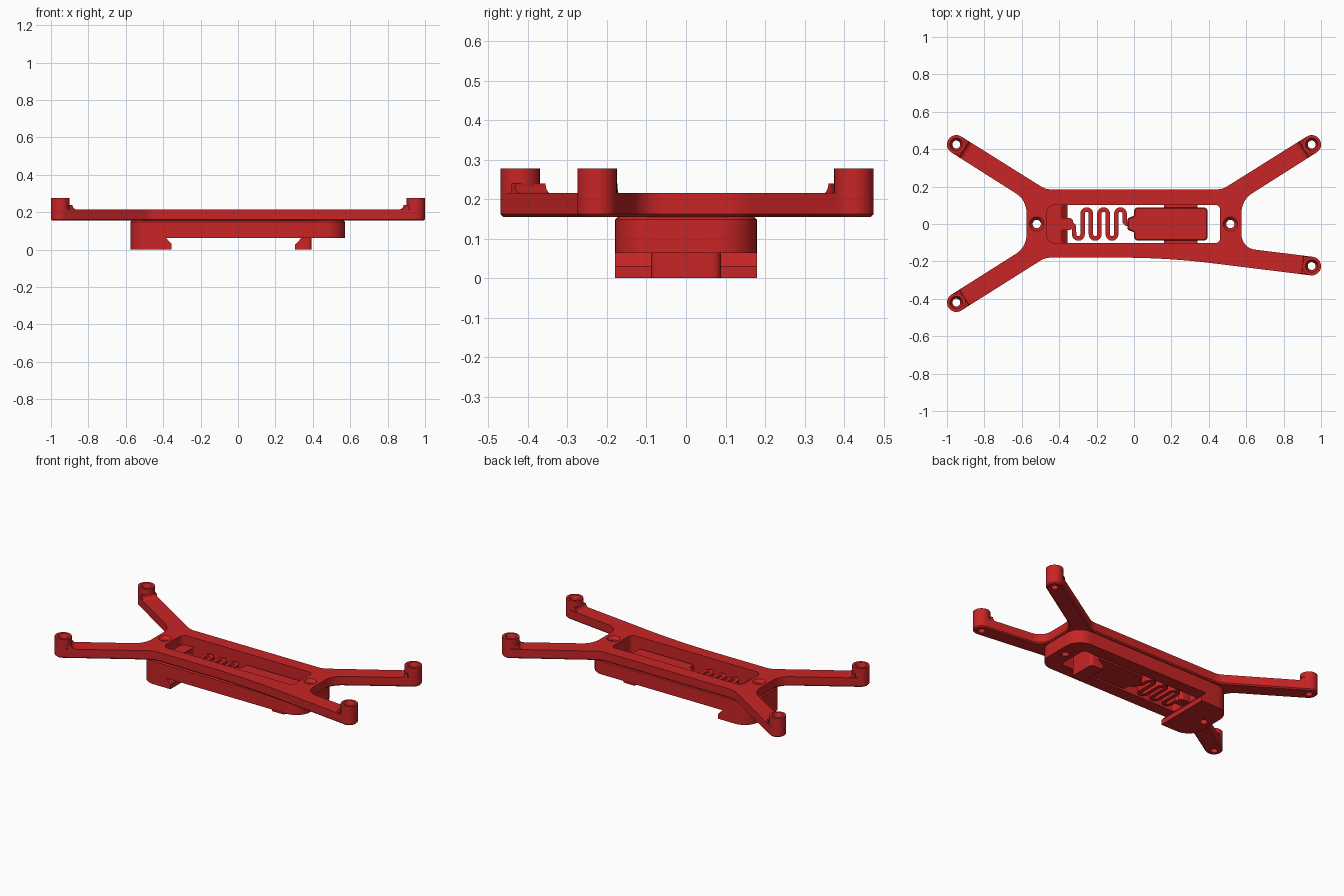
import bpy, bmesh, math
from mathutils import Vector, Matrix

if "Cube" in bpy.data.objects:
    bpy.data.objects.remove(bpy.data.objects["Cube"])

red = bpy.data.materials.new("red plastic")
red.diffuse_color = (0.58, 0.018, 0.019, 1)
red.use_nodes = True
red.node_tree.nodes["Principled BSDF"].inputs["Base Color"].default_value = red.diffuse_color


def finish(bm, name, matrix=None):
    bmesh.ops.recalc_face_normals(bm, faces=bm.faces)
    me = bpy.data.meshes.new(name)
    bm.to_mesh(me)
    bm.free()
    if matrix:
        me.transform(matrix)
    me.materials.append(red)
    ob = bpy.data.objects.new(name, me)
    bpy.context.collection.objects.link(ob)
    bpy.ops.object.select_all(action='DESELECT')
    ob.select_set(True)
    bpy.context.view_layer.objects.active = ob
    bpy.ops.object.shade_smooth_by_angle(angle=math.radians(30))
    return ob


def fillet(corners, n=8):
    """Round each (x, y, radius) corner of a closed polygon."""
    out = []
    for i, (x, y, r) in enumerate(corners):
        p = Vector((x, y))
        a = (Vector(corners[i - 1][:2]) - p).normalized()
        b = (Vector(corners[(i + 1) % len(corners)][:2]) - p).normalized()
        if r == 0:
            pts = [p]
        else:
            half = a.angle(b) / 2
            c = p + (a + b).normalized() * (r / math.sin(half))
            s = p + a * (r / math.tan(half)) - c
            e = p + b * (r / math.tan(half)) - c
            a0 = math.atan2(s.y, s.x)
            da = (math.atan2(e.y, e.x) - a0 + math.pi) % (2 * math.pi) - math.pi
            pts = [c + r * Vector((math.cos(a0 + da * k / n), math.sin(a0 + da * k / n)))
                   for k in range(n + 1)]
        for q in pts:
            if not out or (q - out[-1]).length > 1e-4:
                out.append(q)
    if (out[0] - out[-1]).length < 1e-4:
        out.pop()
    return out


def rect(x0, x1, y, r_left, r_right):
    return fillet([(x0, -y, r_left), (x1, -y, r_right), (x1, y, r_right), (x0, y, r_left)])


def circle(x, y, r, n=32):
    return [Vector((x + r * math.cos(t * 2 * math.pi / n), y + r * math.sin(t * 2 * math.pi / n)))
            for t in range(n)]


def inset(loop, d):
    out = []
    for i, p in enumerate(loop):
        a = (p - loop[i - 1]).normalized()
        b = (loop[(i + 1) % len(loop)] - p).normalized()
        na, nb = Vector((-a.y, a.x)), Vector((-b.y, b.x))
        m = (na + nb).normalized()
        out.append(p + m * d / max(m.dot(na), 0.4))
    return out


def prism(name, outer, z0, z1, holes=(), low=0, high=0, matrix=None, shift_top=None):
    """Solid with holes; low / high are chamfers of the outer rim."""
    bm = bmesh.new()
    caps = [[], []]
    for k, loop in enumerate([outer] + [h[::-1] for h in holes]):
        lo, hi = (low, high) if k == 0 else (0, 0)
        layers = [(z0, lo)] + ([(z0 + lo, 0)] if lo else [])
        layers += ([(z1 - hi, 0)] if hi else []) + [(z1, hi)]
        rings = [[bm.verts.new((p.x, p.y, z)) for p in (inset(loop, d) if d else loop)]
                 for z, d in layers]
        n = len(loop)
        for r0, r1 in zip(rings, rings[1:]):
            for i in range(n):
                bm.faces.new((r0[i], r0[(i + 1) % n], r1[(i + 1) % n], r1[i]))
        for cap, ring in zip(caps, (rings[0], rings[-1])):
            cap += [bm.edges.get((ring[i], ring[(i + 1) % n])) for i in range(n)]
    for cap in caps:
        bmesh.ops.triangle_fill(bm, edges=cap, use_beauty=True)
    if shift_top:
        limit, dx = shift_top
        for v in bm.verts:
            if v.co.z > z1 - 1e-5 and (v.co.x - limit) * dx < 0:
                v.co.x += dx
    return finish(bm, name, matrix)


def lathe(name, profile, x, y, n=32):
    """Closed (radius, z) profile turned about a vertical axis."""
    bm = bmesh.new()
    rings = [[bm.verts.new((p.x, p.y, z)) for p in circle(x, y, r, n)] for r, z in profile]
    for k in range(len(rings)):
        a, b = rings[k - 1], rings[k]
        for i in range(n):
            bm.faces.new((a[i], a[(i + 1) % n], b[(i + 1) % n], b[i]))
    return finish(bm, name)


# Four arm ends: centre and outward direction
arms = {"front_right": (0.95, -0.225, 0.992, -0.123), "back_right": (0.95, 0.425, 0.845, 0.535),
        "back_left": (-0.95, 0.425, -0.845, 0.535), "front_left": (-0.95, -0.42, -0.845, -0.535)}


def arm_end(key):
    x, y, dx, dy = arms[key]
    r = 0.05
    return [(x + r * (dx + dy), y + r * (dy - dx), r), (x + r * (dx - dy), y + r * (dy + dx), r)]


# Top frame: long body with four splayed arms, window and screw holes
outline = [(-0.475, -0.18, 0.1), (0.18, -0.18, 4.0), *arm_end("front_right"),
           (0.575, -0.128, 0.08), (0.575, 0.128, 0.12), *arm_end("back_right"),
           (0.472, 0.185, 0.1), (-0.472, 0.185, 0.1), *arm_end("back_left"),
           (-0.575, 0.128, 0.12), (-0.575, -0.124, 0.12), *arm_end("front_left")]
frame_holes = [rect(-0.465, 0.46, 0.102, 0.04, 0.025)]
frame_holes += [circle(x, y, 0.021) for x, y, _, _ in arms.values()]
frame_holes += [circle(x, 0, 0.038) for x in (-0.52, 0.515)]
prism("top_frame", fillet(outline), 0.155, 0.215, frame_holes, low=0.007)

# Countersunk screw seats
for side, x in (("left", -0.52), ("right", 0.515)):
    lathe("screw_seat_" + side, [(0.022, 0.155), (0.038, 0.155), (0.038, 0.215), (0.022, 0.195)], x, 0)

# Standoffs with a small fillet web toward the arm
web = [Vector((0.03, 0)), Vector((0.072, 0))]
web += [Vector((0.072 - 0.024 * math.sin(t * math.pi / 12), 0.024 - 0.024 * math.cos(t * math.pi / 12)))
        for t in range(1, 7)] + [Vector((0.03, 0.024))]
for key, (x, y, dx, dy) in arms.items():
    lathe("standoff_" + key, [(0.021, 0.215), (0.05, 0.215), (0.05, 0.277),
                              (0.034, 0.277), (0.021, 0.25)], x, y)
    ax, ay = Vector((-dx, -dy, 0)), Vector((0, 0, 1))
    m = Matrix((ax, ay, ax.cross(ay))).transposed().to_4x4()
    prism("standoff_web_" + key, web, -0.046, 0.046, matrix=Matrix.Translation((x, y, 0.215)) @ m)

# Clip base under the frame
prism("clip_base", rect(-0.575, 0.572, 0.18, 0.1, 0.1), 0.063, 0.155,
      [rect(-0.385, 0.46, 0.102, 0.015, 0.025), circle(-0.52, 0, 0.022), circle(0.515, 0, 0.022)],
      high=0.007)

# Fixed rail hook: full-width lip with sloping undercut
hook = rect(-0.575, -0.355, 0.18, 0.1, 0)
prism("fixed_hook_lip", hook, 0, 0.03, [circle(-0.52, 0, 0.022)])
prism("fixed_hook_neck", hook, 0.03, 0.063, [circle(-0.52, 0, 0.022)], shift_top=(-0.36, -0.03))

# Sliding latch, its neck and hook
latch = [(0.0, -0.088, 0.02), (0.393, -0.088, 0.02), (0.393, 0.088, 0.02), (0.0, 0.088, 0.02),
         (0.0, 0.045, 0.01), (-0.035, 0.03, 0.012), (-0.035, -0.03, 0.012), (0.0, -0.045, 0.01)]
prism("latch", fillet(latch), 0.063, 0.152, high=0.006)
latch_hook = rect(0.305, 0.393, 0.088, 0, 0.02)
prism("latch_hook_lip", latch_hook, 0, 0.027)
prism("latch_hook_neck", latch_hook, 0.027, 0.063, shift_top=(0.31, 0.035))

# Guide ribs beside the latch
for side, s in (("front", -1), ("back", 1)):
    ys = sorted((s * 0.087, s * 0.104))
    prism("guide_rib_" + side, [Vector((0.16, ys[0])), Vector((0.34, ys[0])),
                                Vector((0.34, ys[1])), Vector((0.16, ys[1]))], 0.09, 0.125)

# Serpentine spring between the base and the latch
r, reach = 0.0225, 0.055
path = [Vector((-0.395, 0)), Vector((-0.332, 0)), Vector((-0.322, -0.01))]
for k in range(6):
    s = -1 if k % 2 == 0 else 1
    cx = -0.2975 + 0.045 * k
    path += [Vector((cx - r * math.cos(t * math.pi / 8), s * (reach + r * math.sin(t * math.pi / 8))))
             for t in range(9)]
path += [Vector((-0.05, 0.012)), Vector((-0.04, 0)), Vector((0.01, 0))]
left, right = [], []
for i, p in enumerate(path):
    a = (path[i] - path[i - 1]).normalized() if i else Vector((1, 0))
    b = (path[i + 1] - p).normalized() if i < len(path) - 1 else a
    t = (a + b).normalized()
    nrm = Vector((-t.y, t.x)) * 0.012
    left.append(p + nrm)
    right.append(p - nrm)
prism("spring", right + left[::-1], 0.066, 0.149)
prism("spring_anchor", rect(-0.395, -0.325, 0.032, 0, 0.02), 0.067, 0.148)
